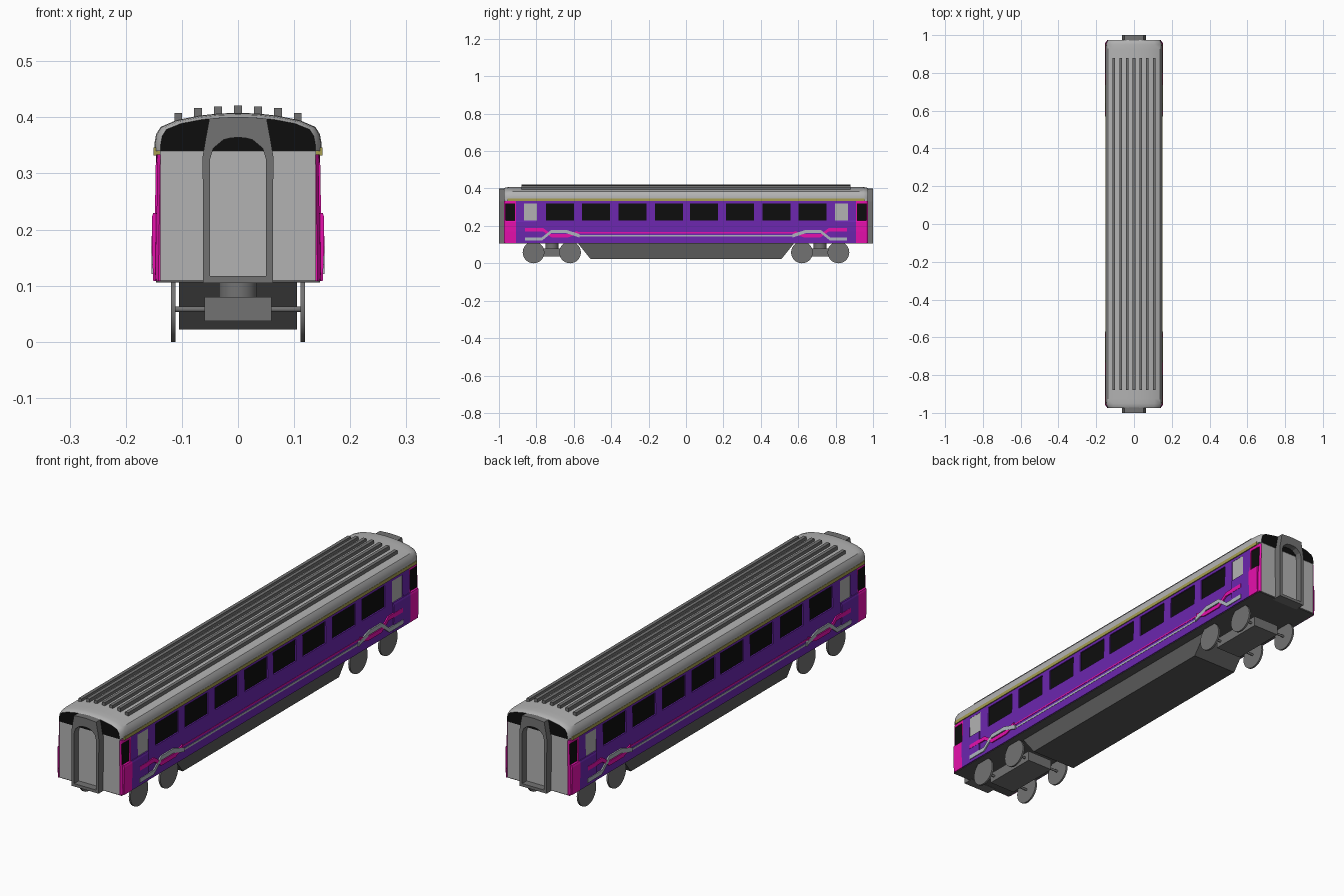
import bpy, bmesh, math

if "Cube" in bpy.data.objects:
    bpy.data.objects.remove(bpy.data.objects["Cube"])

def mat(name, c):
    m = bpy.data.materials.new(name)
    m.diffuse_color = (*c, 1)
    m.use_nodes = True
    m.node_tree.nodes["Principled BSDF"].inputs["Base Color"].default_value = m.diffuse_color
    return m

PURPLE = mat("purple", (.15, .02, .43))
PINK = mat("pink", (.8, .005, .42))
YELLOW = mat("yellow", (.38, .34, .08))
PALE = mat("pale_grey", (.42, .47, .52))
LIGHT = mat("light_grey", (.45, .45, .45))
BLACK = mat("black", (.004, .004, .004))
DARK = mat("dark_grey", (.1, .1, .1))
MID = mat("mid_grey", (.17, .17, .17))

def finish(bm, name, *mats):
    bmesh.ops.recalc_face_normals(bm, faces=bm.faces)
    me = bpy.data.meshes.new(name)
    bm.to_mesh(me)
    bm.free()
    ob = bpy.data.objects.new(name, me)
    bpy.context.collection.objects.link(ob)
    for m in mats:
        me.materials.append(m)
    return ob

def loft(bm, rings, closed=True):
    """Skin rings of points; cap the ends. Returns the two caps."""
    vs = [[bm.verts.new(p) for p in r] for r in rings]
    n = len(vs[0])
    for a, b in zip(vs, vs[1:]):
        for i in range(n):
            bm.faces.new((a[i], a[(i + 1) % n], b[(i + 1) % n], b[i]))
    return [bm.faces.new(vs[0]), bm.faces.new(vs[-1])]

def prism_y(name, xz, y0, y1, m):
    bm = bmesh.new()
    loft(bm, [[(x, y, z) for x, z in xz] for y in (y0, y1)])
    return finish(bm, name, m)

def prism_x(name, yz, x0, x1, m):
    bm = bmesh.new()
    loft(bm, [[(x, y, z) for y, z in yz] for x in (x0, x1)])
    return finish(bm, name, m)

def box(name, x0, x1, y0, y1, z0, z1, m):
    return prism_y(name, [(x0, z0), (x1, z0), (x1, z1), (x0, z1)], y0, y1, m)

def cyl(name, r, depth, loc, axis, m, seg=32):
    bm = bmesh.new()
    bmesh.ops.create_cone(bm, cap_ends=True, segments=seg, radius1=r, radius2=r, depth=depth)
    ob = finish(bm, name, m)
    ob.location = loc
    if axis == 'X':
        ob.rotation_euler.y = math.pi / 2
    ob.data.shade_smooth()
    ob.data.set_sharp_from_angle(angle=math.radians(40))
    return ob

def side_wall(name, s, ys, xoff, holes, m):
    """Gently leaning wall sheet with window openings, thickened inward."""
    section = [(.150, .108), (.148, .23), (.1465, .32), (.146, .334)]
    bm = bmesh.new()
    g = [[bm.verts.new((s * (x - o), y, z)) for x, z in section] for y, o in zip(ys, xoff)]
    for i in range(len(ys) - 1):
        for j in range(3):
            if j == 1 and i in holes:
                continue
            bm.faces.new((g[i][j], g[i + 1][j], g[i + 1][j + 1], g[i][j + 1]))
    ext = bmesh.ops.extrude_face_region(bm, geom=bm.faces[:] , use_keep_orig=True)
    for v in [e for e in ext['geom'] if isinstance(e, bmesh.types.BMVert)]:
        v.co.x = s * .138
    return finish(bm, name, m)

def ribbon(name, path, w, s, x, m):
    h = w / 2
    loop = [(y, z - h) for y, z in path] + [(y, z + h) for y, z in reversed(path)]
    prism_x(name, loop, s * .146, s * x, m)

# Body core and floor
box("body_core", -.139, .139, -.97, .97, .11, .346, LIGHT)
box("floor", -.146, .146, -.968, .968, .106, .112, DARK)

# Roof shell with rounded ends and black end panels
half = [(.149, .34), (.149, .353), (.146, .37), (.138, .383), (.11, .395), (.07, .403), (.035, .407)]
prof = half + [(0, .408)] + [(-x, z) for x, z in reversed(half)]
stations = [(.973, .925, .88), (.965, .965, .95), (.95, .99, .985), (.925, 1, 1)]
stations = [(-y, a, b) for y, a, b in stations] + stations[::-1]
bm = bmesh.new()
caps = loft(bm, [[(x * a, y, .345 + (z - .345) * b) for x, z in prof] for y, a, b in stations])
for f in caps:
    f.material_index = 1
roof = finish(bm, "roof", LIGHT, BLACK)
roof.data.shade_smooth()
roof.data.set_sharp_from_angle(angle=math.radians(35))

# Roof ribs
for i in range(-3, 4):
    top = (.421, .419, .417, .408)[abs(i)]
    box("roof_rib", i * .0355 - .007, i * .0355 + .007, -.88, .88, top - .025, top, MID)

# Sides: walls, glazing, doors and stripes
centres = [-.674, -.482, -.285, -.091, .096, .289, .483, .676]
wins = [(-.866, -.797)] + [(c - .075, c + .075) for c in centres] + [(.797, .866)]
ys = [-.91] + [y for w in wins for y in w] + [.91]
pink_path = [(-.86, .18), (-.765, .18), (-.72, .148), (-.63, .148), (-.58, .164)]
pale_path = [(-.86, .13), (-.77, .13), (-.72, .17), (-.64, .17), (-.57, .147)]
door = [(.142, .108), (.151, .108), (.1535, .17), (.1535, .222), (.151, .23), (.142, .23)]
for s in (-1, 1):
    side_wall("side_wall", s, ys, [0] * len(ys), range(1, len(ys), 2), PURPLE)
    box("window_glass", s * .138, s * .142, -.967, .967, .225, .325, BLACK)
    box("cant_stripe", s * .138, s * .1503, -.955, .955, .332, .346, YELLOW)
    ribbon("pink_line", [(-.58, .163), (.58, .163)], .006, s, .1505, PINK)
    ribbon("pale_line", [(-.57, .146), (.57, .146)], .008, s, .1505, PALE)
    dp = [(s * x, z) for x, z in door]
    for e in (-1, 1):
        side_wall("end_wall_side", s, [e * y for y in (.91, .915, .955, .966, .973)],
                  [0, 0, .001, .003, .008], (1, 2), PINK)
        prism_y("door_lower_panel", dp, e * .80, e * .91, PURPLE)
        prism_y("end_lower_panel", dp, e * .91, e * .962, PINK)
        box("door_window", s * .138, s * .1455, e * .797, e * .866, .23, .32, LIGHT)
        ribbon("pink_band", [(-e * y, z) for y, z in pink_path], .018, s, .1542, PINK)
        ribbon("pale_band", [(-e * y, z) for y, z in pale_path], .018, s, .1545, PALE)

# Gangway frames: arched opening inside a tapered outline
outer = [(.062, .105), (.063, .33), (.058, .36), (.051, .398), (.025, .4)]
inner = [(.05, .117), (.05, .325), (.044, .345), (.026, .36), (.013, .3635)]
full = lambda h, top: h + [(0, top)] + [(-x, z) for x, z in reversed(h)]
outer, inner = full(outer, .401), full(inner, .364)
for e in (-1, 1):
    bm = bmesh.new()
    r = [[bm.verts.new((x, e * y, z)) for x, z in loop]
         for loop, y in ((outer, .955), (outer, 1), (inner, 1), (inner, .955))]
    n = len(outer)
    for k in range(4):
        a, b = r[k], r[(k + 1) % 4]
        for i in range(n):
            j = (i + 1) % n
            bm.faces.new((a[i], a[j], b[j], b[i]))
    finish(bm, "gangway_frame", MID)

# Underfloor equipment skirt
prism_x("underframe", [(-.58, .11), (-.51, .022), (.51, .022), (.58, .11)], -.105, .105, DARK)

# Bogies
for e in (-1, 1):
    box("bogie_frame", -.06, .06, e * .717 - .12, e * .717 + .12, .037, .08, MID)
    cyl("bogie_pivot", .034, .035, (0, e * .717, .093), 'Z', MID)
    for y in (.62, .815):
        cyl("axle", .005, .23, (0, e * y, .058), 'X', MID, 12)
        for s in (-1, 1):
            cyl("wheel", .058, .008, (s * .115, e * y, .058), 'X', MID)
